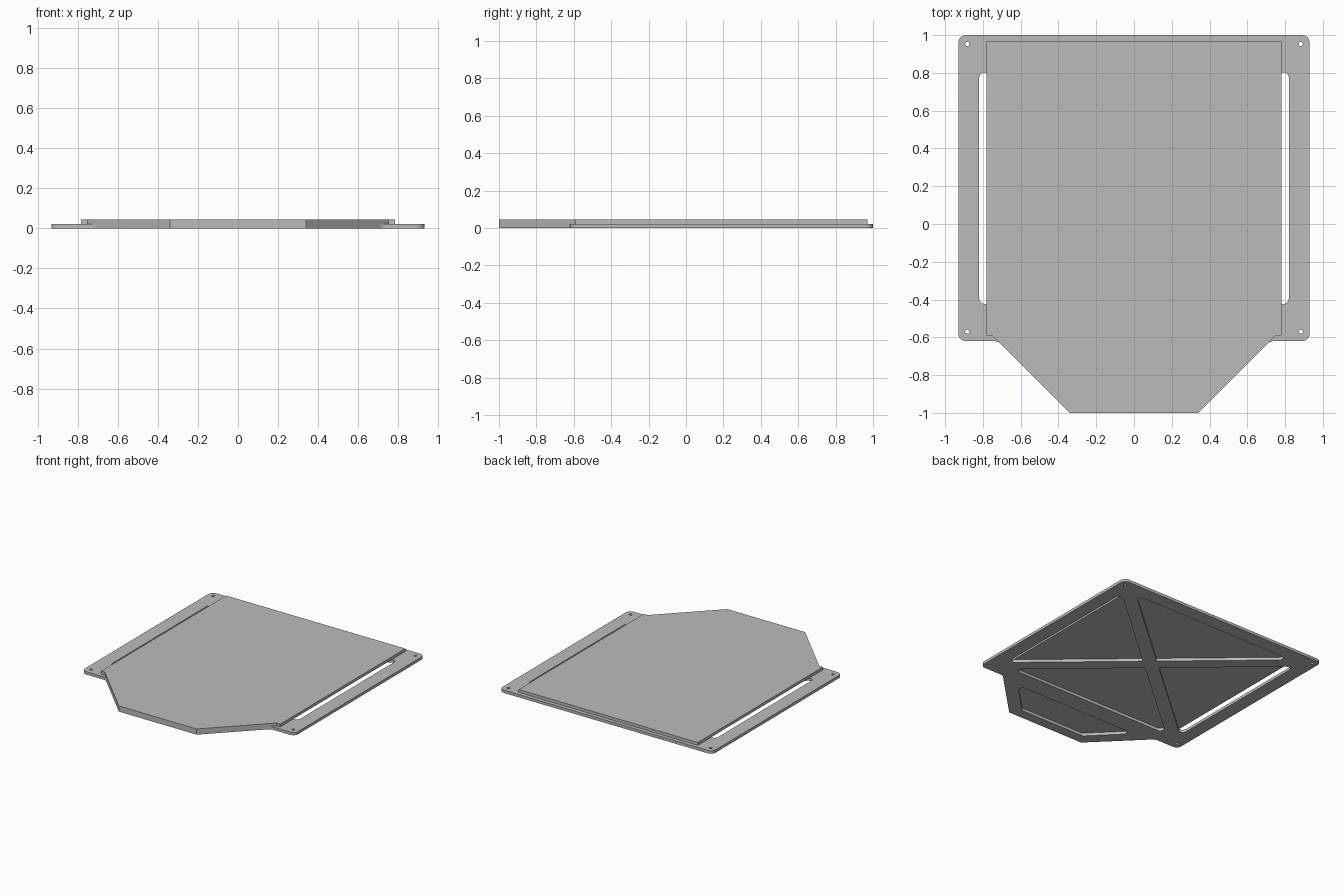
import bpy, bmesh
from math import cos, sin, tan, pi
from mathutils import Vector

cube = bpy.data.objects.get("Cube")
if cube:
    bpy.data.objects.remove(cube, do_unlink=True)

grey = bpy.data.materials.new("plain grey")
grey.use_nodes = True
grey.diffuse_color = (0.5, 0.5, 0.5, 1)
grey.node_tree.nodes["Principled BSDF"].inputs["Base Color"].default_value = (0.5, 0.5, 0.5, 1)

THICK = 0.0225


def rounded(corners, steps=6):
    """Outline from (x, y, radius) corners, each filleted with an arc."""
    out = []
    n = len(corners)
    for i, (x, y, r) in enumerate(corners):
        p = Vector((x, y))
        if r == 0:
            out.append(p)
            continue
        a = (Vector(corners[i - 1][:2]) - p).normalized()
        b = (Vector(corners[(i + 1) % n][:2]) - p).normalized()
        half = a.angle(b) / 2
        axis = (a + b).normalized()
        centre = p + axis * (r / sin(half))
        start = p + a * (r / tan(half)) - centre
        end = p + b * (r / tan(half)) - centre
        sweep = start.angle_signed(end)
        for k in range(steps + 1):
            t = -sweep * k / steps
            out.append(centre + Vector((start.x * cos(t) - start.y * sin(t),
                                        start.x * sin(t) + start.y * cos(t))))
    return out


def circle(x, y, r, n=20):
    return [Vector((x + r * cos(2 * pi * k / n), y + r * sin(2 * pi * k / n))) for k in range(n)]


def symmetric(right_side):
    """Close a right-hand outline with its mirror image."""
    return right_side + [(-x, y, r) for x, y, r in reversed(right_side)]


def plate(name, loops, bottom):
    """Flat plate: first loop is the outline, the others are openings."""
    curve = bpy.data.curves.new(name, "CURVE")
    curve.dimensions = "2D"
    curve.fill_mode = "BOTH"
    curve.extrude = THICK / 2
    for loop in loops:
        spline = curve.splines.new("POLY")
        spline.points.add(len(loop) - 1)
        for point, co in zip(spline.points, loop):
            point.co = (co.x, co.y, 0, 1)
        spline.use_cyclic_u = True
    helper = bpy.data.objects.new(name + "_outline", curve)
    bpy.context.scene.collection.objects.link(helper)
    bpy.context.view_layer.update()
    evaluated = helper.evaluated_get(bpy.context.evaluated_depsgraph_get())
    mesh = bpy.data.meshes.new_from_object(evaluated)
    bpy.data.objects.remove(helper, do_unlink=True)

    bm = bmesh.new()
    bm.from_mesh(mesh)
    bmesh.ops.remove_doubles(bm, verts=bm.verts, dist=0.0001)
    bmesh.ops.recalc_face_normals(bm, faces=bm.faces)
    bmesh.ops.translate(bm, verts=bm.verts, vec=(0, 0, bottom + THICK / 2))
    bm.to_mesh(mesh)
    bm.free()
    mesh.materials.clear()
    mesh.materials.append(grey)
    obj = bpy.data.objects.new(name, mesh)
    bpy.context.scene.collection.objects.link(obj)
    bpy.ops.object.select_all(action="DESELECT")
    obj.select_set(True)
    bpy.context.view_layer.objects.active = obj
    bpy.ops.object.shade_smooth_by_angle(angle=0.5)
    return obj


# Base frame outline with tapered nose
frame = rounded(symmetric([(0.34, -1, 0), (0.72, -0.62, 0.05), (0.93, -0.62, 0.04), (0.93, 1, 0.04)]))

# Triangular openings between the diagonal braces
MID, SLOPE, GAP, R = 0.19, 0.871, 0.065, 0.03
openings = []
for s in (-1, 1):
    reach = SLOPE * 0.82 - GAP
    openings.append(rounded([(s * GAP / SLOPE, MID, 0.01),
                             (s * 0.82, MID + reach, R), (s * 0.82, MID - reach, R)]))
    far = (0.70 - GAP) / SLOPE
    openings.append(rounded([(0, MID + s * GAP, 0.01),
                             (far, MID + s * 0.70, R), (-far, MID + s * 0.70, R)]))

# Nose opening
openings.append(rounded(symmetric([(0.285, -0.92, R), (0.545, -0.66, R)])))

# Corner screw holes
for x in (-0.883, 0.883):
    for y in (-0.57, 0.953):
        openings.append(circle(x, y, 0.011))

plate("base_frame", [frame] + openings, 0)

# Solid top panel
panel = rounded(symmetric([(0.34, -1, 0), (0.75, -0.59, 0), (0.782, -0.59, 0), (0.782, 0.97, 0)]))
plate("top_panel", [panel], THICK)
